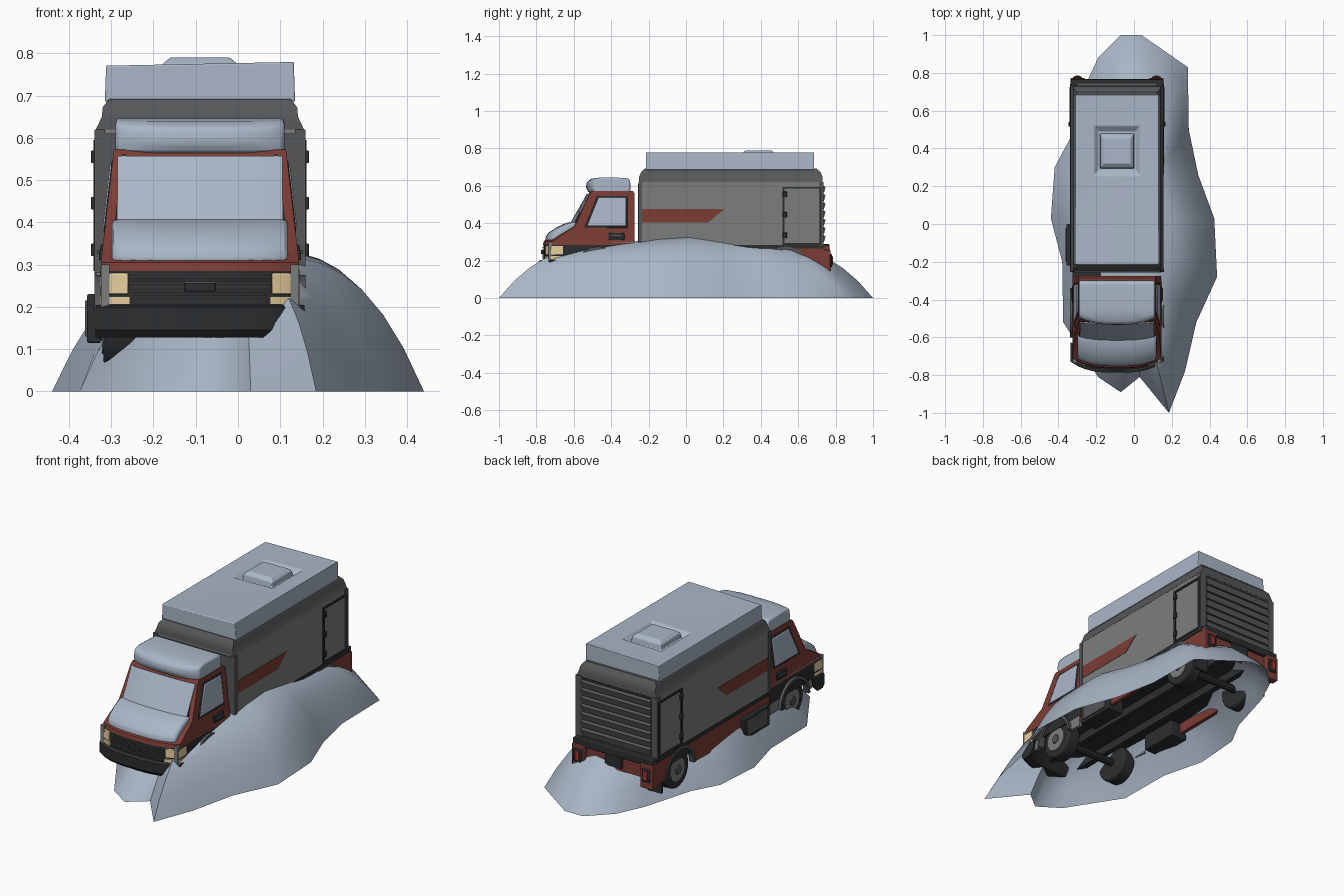
import bpy, bmesh, math
from mathutils import Vector

if "Cube" in bpy.data.objects:
    bpy.data.objects.remove(bpy.data.objects["Cube"])

CX = -0.09  # truck centre line

def mat(name, r, g, b):
    m = bpy.data.materials.new(name)
    m.diffuse_color = (r, g, b, 1)
    m.use_nodes = True
    m.node_tree.nodes["Principled BSDF"].inputs["Base Color"].default_value = m.diffuse_color
    return m

SNOW = mat("snow", .40, .47, .57)
RED = mat("red", .20, .045, .035)
GREY = mat("grey", .20, .21, .21)
MID = mat("mid_grey", .09, .095, .1)
DARK = mat("dark", .025, .027, .03)
CREAM = mat("cream", .8, .62, .34)
LAMP = mat("lamp", .35, .04, .03)

def loft(name, rings, m, bevel=0, seg=2, cap=(True, True), angle=35):
    bm = bmesh.new()
    vs = [[bm.verts.new(p) for p in r] for r in rings]
    n = len(rings[0])
    for a, b in zip(vs, vs[1:]):
        for i in range(n):
            j = (i + 1) % n
            bm.faces.new((a[i], a[j], b[j], b[i]))
    if cap[0]:
        bm.faces.new(vs[0][::-1])
    if cap[1]:
        bm.faces.new(vs[-1])
    bmesh.ops.recalc_face_normals(bm, faces=bm.faces)
    me = bpy.data.meshes.new(name)
    bm.to_mesh(me)
    bm.free()
    me.materials.append(m)
    ob = bpy.data.objects.new(name, me)
    bpy.context.collection.objects.link(ob)
    if bevel:
        b = ob.modifiers.new("bevel", 'BEVEL')
        b.width, b.segments, b.limit_method = bevel, seg, 'ANGLE'
        b.angle_limit = math.radians(30)
    bpy.ops.object.select_all(action='DESELECT')
    ob.select_set(True)
    bpy.context.view_layer.objects.active = ob
    bpy.ops.object.shade_smooth_by_angle(angle=math.radians(angle))
    return ob

def rect(z, hw, y0, y1, tilt=0):
    return [(CX + s * hw, y, z + tilt * s * hw) for s, y in ((-1, y0), (1, y0), (1, y1), (-1, y1))]

def box(name, hx0, hx1, y0, y1, z0, z1, m, bevel=0):
    # x limits are measured from the truck centre line
    c = [(hx0, y0), (hx1, y0), (hx1, y1), (hx0, y1)]
    return loft(name, [[(CX + x, y, z) for x, y in c] for z in (z0, z1)], m, bevel)

def pair(name, hx0, hx1, *args, **kw):
    box("right_" + name, hx0, hx1, *args, **kw)
    box("left_" + name, -hx1, -hx0, *args, **kw)

def cab_w(z):
    return .235 - max(0, z - .3) * .115

def bowed(name, prof, m, half=None, u0=-1, u1=1, bow=.05, bevel=0, n=12):
    # side profile (y, z) swept across the cab, with the front bowed backwards at the corners
    rings = []
    for i in range(n + 1):
        u = u0 + (u1 - u0) * i / n
        ring = []
        for y, z in prof:
            x = u * (half or cab_w(z))
            k = max(0, min(1, (-.48 - y) / .25))
            ring.append((CX + x, y + bow * k * abs(x / .235) ** 3, z))
        rings.append(ring)
    return loft(name, rings, m, bevel)

def panel(name, pts, m, w, out=.004, depth=.012, bevel=0):
    # flat plate on both flanks; w is a half width or a function of z
    f = w if callable(w) else (lambda z: w)
    for s, side in ((1, "right_"), (-1, "left_")):
        loft(side + name, [[(CX + s * (f(z) + o), y, z) for y, z in pts] for o in (out - depth, out)], m, bevel)

def arc(cy, cz, r, a0=0, a1=180, n=12):
    return [(cy + r * math.cos(math.radians(a0 + (a1 - a0) * i / n)),
             cz + r * math.sin(math.radians(a0 + (a1 - a0) * i / n))) for i in range(n + 1)]

def quad(y0, y1, z0, z1):
    return [(y0, z0), (y1, z0), (y1, z1), (y0, z1)]

# Snow mound: open shell rising from an irregular outline
outline = [(-.07, 1), (.04, 1), (.17, .91), (.285, .83), (.29, .5), (.34, .26), (.425, .03), (.44, -.28),
           (.33, -.52), (.27, -.78), (.185, -1), (.03, -.81), (-.07, -.89), (-.19, -.81), (-.26, -.70),
           (-.375, -.52), (-.38, -.2), (-.44, .03), (-.42, .3), (-.34, .45), (-.26, .73), (-.19, .88)]
rings = []
for k in range(9):
    t = k / 8
    ring = []
    for x, y in outline:
        h = (.335 - .05 * abs(y)) * (1 - (1 - t) ** (2.9 if x > 0 else 2.6))
        ring.append((x + (x * .12 - x) * t, y + (y * .35 - y) * t, h))
    rings.append(ring)
loft("snow_mound", rings, SNOW, cap=(False, True), angle=60)

# Cargo box and stepped roof edge
loft("cargo_box", [rect(.27, .245, -.25, .73), rect(.62, .245, -.25, .73)], GREY)
loft("cargo_roof_trim", [rect(.62, .246, -.251, .731), rect(.65, .232, -.25, .73),
                         rect(.672, .23, -.24, .72), rect(.692, .215, -.22, .70)], MID)
pair("front_corner_post", .225, .25, -.255, -.235, .28, .62, MID)
pair("rear_corner_post", .215, .25, .71, .735, .28, .62, MID)
box("cargo_front_panel", -.235, .235, -.256, -.25, .29, .61, MID)

# Snow slab on the roof with the sunken hatch
T = .02
loft("roof_snow", [rect(.685, .225, -.215, .685), rect(.775, .222, -.215, .685, T), rect(.768, .14, .22, .55, T),
                   rect(.768, .122, .255, .52, T), rect(.745, .098, .285, .49), rect(.745, .09, .295, .48),
                   rect(.775, .088, .30, .475), rect(.79, .07, .32, .455)], SNOW, .013, 3)

# Side stripe, service door with frame and hinges
panel("stripe", [(-.25, .405), (.12, .405), (.205, .475), (-.25, .475)], RED, .245, .002)
for nm, q in (("top", quad(.515, .725, .585, .595)), ("bottom", quad(.515, .725, .285, .295)),
              ("front", quad(.515, .527, .285, .595)), ("rear", quad(.713, .725, .285, .595))):
    panel("door_frame_" + nm, q, DARK, .245, .007)
panel("service_door", quad(.53, .71, .298, .582), GREY, .245, .003)
for i, z in enumerate((.32, .43, .54)):
    panel("door_hinge_%d" % i, quad(.517, .54, z, z + .03), DARK, .245, .013, .02, .003)

# Roller shutter at the rear
box("shutter_back", -.215, .215, .728, .733, .29, .615, DARK)
for i in range(7):
    z = .30 + i * .044
    loft("shutter_slat_%d" % i, [[(CX + x, .73, z), (CX + x, .738, z), (CX + x, .746, z + .03),
                                  (CX + x, .73, z + .04)] for x in (-.212, .212)], MID)

# Chassis, skirts with wheel arches, rear bumper
box("chassis_floor", -.235, .235, -.72, .74, .20, .285, DARK)
pair("chassis_rail", .07, .10, -.68, .72, .155, .21, DARK)
WZ, FY, RY = .145, -.47, .53
panel("cargo_skirt", [(-.25, .14), (-.25, .275), (.765, .275), (.765, .13)] + arc(RY, WZ, .118), RED, .242, .004, .02)
panel("cab_lower_side", [(-.735, .17), (-.735, .30), (-.275, .30), (-.275, .14)] + arc(FY, WZ, .118), GREY, .233, .001, .02)
for nm, y in (("front", FY), ("rear", RY)):
    panel(nm + "_arch_lip", arc(y, WZ, .13) + arc(y, WZ, .115, 180, 0), MID, .238, .012, .03)
panel("skirt_rail", quad(-.25, .74, .265, .283), DARK, .246, .004)
box("rear_bumper", -.245, .245, .73, .768, .25, .288, DARK, .004)
pair("rear_corner", .17, .247, .73, .772, .125, .26, RED, .004)
pair("rear_lamp_frame", .185, .232, .765, .78, .165, .235, DARK, .004)
pair("rear_lamp", .195, .222, .775, .785, .175, .225, LAMP, .003)
box("rear_step", -.17, .17, .73, .75, .17, .25, RED)
box("tow_bracket", -.05, .05, .73, .765, .19, .25, DARK)

# Tool locker and step between the wheels
panel("tool_locker", quad(-.22, .0, .115, .23), DARK, .245, .022, .10, .004)
panel("locker_lid", quad(-.20, -.02, .13, .215), MID, .267, .005, .01, .002)
panel("mud_flap", quad(.665, .68, .07, .2), DARK, .235, 0, .08)

# Wheels with hubs and axles
def disc(name, x0, x1, y, r0, r1, m, n=24, bevel=0):
    loft(name, [[(CX + x, y + r * math.cos(2 * math.pi * i / n), WZ + r * math.sin(2 * math.pi * i / n))
                 for i in range(n)] for x, r in ((x0, r0), (x1, r1))], m, bevel)

for nm, y in (("front", FY), ("rear", RY)):
    disc(nm + "_axle", -.18, .18, y, .022, .022, DARK, 10)
    for s, side in ((1, "right"), (-1, "left")):
        disc("%s_%s_tyre" % (nm, side), s * .15, s * .228, y, .102, .102, DARK, 28, .01)
        disc("%s_%s_hub" % (nm, side), s * .20, s * .232, y, .068, .064, GREY, 24)
        disc("%s_%s_hub_cap" % (nm, side), s * .23, s * .238, y, .026, .022, MID, 14)

# Cab body
bowed("cab_body", [(-.765, .285), (-.76, .305), (-.615, .385), (-.52, .56), (-.505, .572), (-.285, .572),
                   (-.275, .56), (-.275, .285)], RED)
bowed("windscreen", [(-.622, .395), (-.53, .557), (-.51, .55), (-.60, .385)], SNOW, .195, bow=.06)
for s, side in ((1, "right"), (-1, "left")):
    bowed(side + "_windscreen_trim", [(-.62, .39), (-.525, .56), (-.51, .55), (-.60, .38)], DARK, None, s * .86, s * .90, n=2)
panel("side_window_seal", [(-.545, .375), (-.312, .375), (-.312, .548), (-.475, .548)], DARK, cab_w, .002, .01, .006)
panel("side_window", [(-.53, .385), (-.32, .385), (-.32, .538), (-.468, .538)], SNOW, cab_w, .005, .012, .006)
panel("door_handle", quad(-.415, -.33, .31, .348), DARK, cab_w, .006, .014, .003)
panel("handle_grip", quad(-.405, -.34, .325, .335), MID, cab_w, .012, .014, .002)

# Snow on hood and cab roof
bowed("hood_snow", [(-.75, .30), (-.752, .325), (-.735, .35), (-.69, .38), (-.64, .402), (-.605, .408),
                    (-.595, .39), (-.60, .36)], SNOW, .208, bevel=.01)
bowed("cab_roof_snow", [(-.52, .562), (-.535, .59), (-.53, .622), (-.505, .638), (-.45, .646), (-.31, .642),
                        (-.298, .625), (-.298, .565)], SNOW, .2, bow=.28, bevel=.015)

# Grille, headlights and bumper
bowed("nose_panel", [(-.762, .19), (-.762, .287), (-.70, .287), (-.70, .19)], DARK, .233)
for i in range(6):
    z = .212 + i * .011
    bowed("grille_bar_%d" % i, [(-.77, z), (-.77, z + .004), (-.755, z + .004), (-.755, z)], MID,
          .155 + i * .004)
box("grille_plate", -.037, .037, -.776, -.76, .236, .257, DARK, .002)
for s, side in ((1, "right"), (-1, "left")):
    bowed(side + "_headlight", [(-.772, .23), (-.77, .28), (-.70, .28), (-.70, .23)], CREAM, .236, s * .72, s, bevel=.003, n=5)
    bowed(side + "_indicator", [(-.772, .206), (-.772, .224), (-.70, .224), (-.70, .206)], CREAM, .236, s * .70, s, n=5)
bowed("front_bumper", [(-.77, .127), (-.787, .145), (-.787, .198), (-.775, .204), (-.67, .204), (-.68, .165),
                       (-.72, .127)], DARK, .247)
